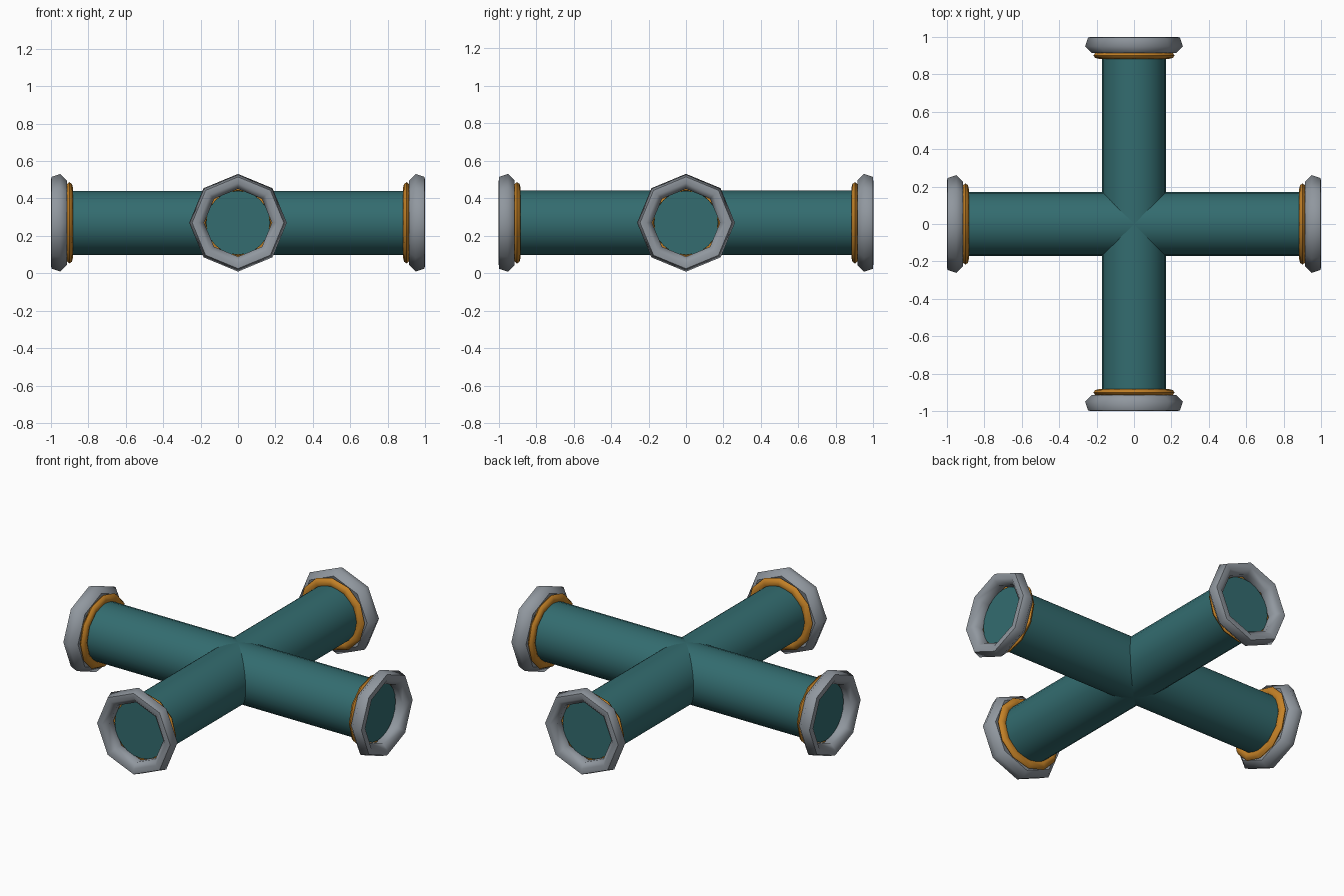
import bpy, bmesh, math
from mathutils import Matrix

if "Cube" in bpy.data.objects:
    bpy.data.objects.remove(bpy.data.objects["Cube"])

AXIS_Z = 0.27


def material(name, rgb):
    m = bpy.data.materials.new(name)
    m.diffuse_color = (*rgb, 1)
    m.use_nodes = True
    m.node_tree.nodes["Principled BSDF"].inputs["Base Color"].default_value = m.diffuse_color
    return m


teal = material("teal paint", (0.033, 0.15, 0.16))
grey = material("grey steel", (0.28, 0.31, 0.345))
orange = material("orange seal", (0.55, 0.22, 0.02))


def finish(bm, name, mat, turn, angle):
    bmesh.ops.transform(bm, verts=bm.verts, matrix=Matrix.Translation((0, 0, AXIS_Z))
                        @ Matrix.Rotation(turn, 4, 'Z'))
    bmesh.ops.recalc_face_normals(bm, faces=bm.faces)
    me = bpy.data.meshes.new(name)
    bm.to_mesh(me)
    bm.free()
    me.materials.append(mat)
    ob = bpy.data.objects.new(name, me)
    bpy.context.collection.objects.link(ob)
    bpy.ops.object.select_all(action='DESELECT')
    ob.select_set(True)
    bpy.context.view_layer.objects.active = ob
    bpy.ops.object.shade_smooth_by_angle(angle=math.radians(angle))


def pipe(name, turn):
    # capped cylinder lying along x
    bm = bmesh.new()
    bmesh.ops.create_cone(bm, cap_ends=True, segments=24, radius1=0.171, radius2=0.171,
                          depth=1.87, matrix=Matrix.Rotation(math.pi / 2, 4, 'Y'))
    finish(bm, name, teal, turn, 40)


def ring(name, mat, profile, sides, turn):
    # closed (x, radius) profile swept around the x axis
    bm = bmesh.new()
    loops = []
    for i in range(sides):
        a = 2 * math.pi * i / sides
        loops.append([bm.verts.new((x, r * math.sin(a), r * math.cos(a))) for x, r in profile])
    n = len(profile)
    for i in range(sides):
        p, q = loops[i], loops[(i + 1) % sides]
        for j in range(n):
            k = (j + 1) % n
            bm.faces.new((p[j], p[k], q[k], q[j]))
    finish(bm, name, mat, turn, 60)


# crossing pipes
pipe("pipe_left_right", 0)
pipe("pipe_front_back", math.pi / 2)

# end collar and seal on each arm
collar = [(0.914, 0.225), (0.95, 0.261), (0.998, 0.245), (1.0, 0.212), (0.972, 0.181), (0.925, 0.187)]
seal = [(0.882, 0.185), (0.888, 0.208), (0.902, 0.217), (0.916, 0.205), (0.916, 0.175), (0.89, 0.170)]
for i, side in enumerate(("right", "back", "left", "front")):
    ring("collar_" + side, grey, collar, 8, i * math.pi / 2)
    ring("seal_" + side, orange, seal, 12, i * math.pi / 2)
